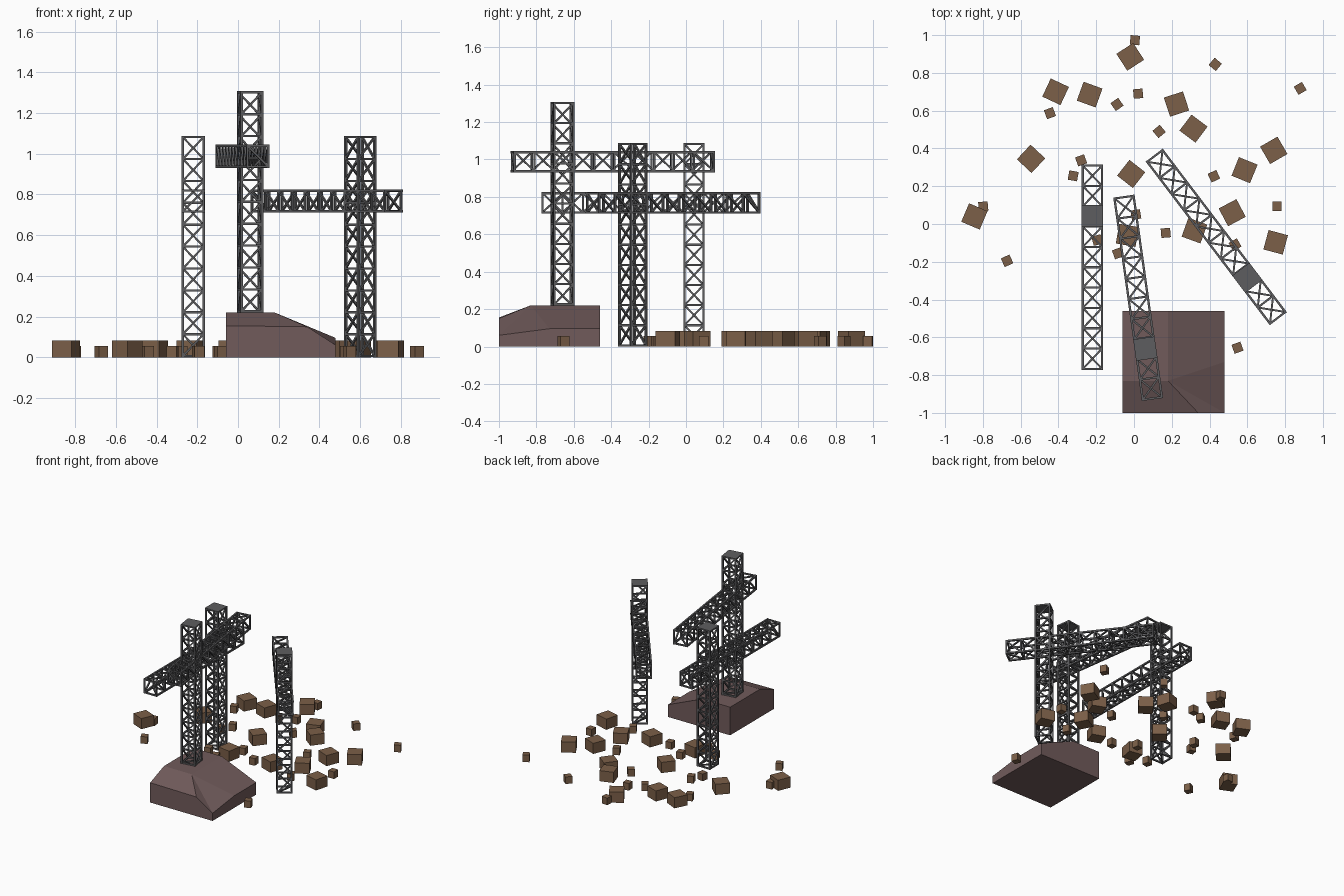
import bpy, bmesh, math
from mathutils import Vector, Matrix

if "Cube" in bpy.data.objects:
    bpy.data.objects.remove(bpy.data.objects["Cube"])

W = 0.114      # lattice width
LENGTH = 1.088  # lattice length
CELLS = 10


def material(name, rgb):
    m = bpy.data.materials.new(name)
    m.diffuse_color = (*rgb, 1)
    m.use_nodes = True
    m.node_tree.nodes["Principled BSDF"].inputs["Base Color"].default_value = m.diffuse_color
    return m


STEEL = material("dark_steel", (0.11, 0.11, 0.115))
WOOD = material("crate_wood", (0.20, 0.115, 0.065))
ROCK = material("hill_rock", (0.165, 0.105, 0.105))


def finish(bm, name, mat, matrix=Matrix()):
    bmesh.ops.recalc_face_normals(bm, faces=bm.faces)
    me = bpy.data.meshes.new(name)
    bm.to_mesh(me)
    bm.free()
    me.materials.append(mat)
    ob = bpy.data.objects.new(name, me)
    ob.matrix_world = matrix
    bpy.context.collection.objects.link(ob)
    return ob


def bar(bm, a, b, t):
    # square bar between two points
    a, b = Vector(a), Vector(b)
    d = b - a
    up = Vector((0, 0, 1)) if abs(d.normalized().z) < 0.99 else Vector((1, 0, 0))
    s = d.cross(up).normalized()
    rot = Matrix((s, d.normalized().cross(s), d.normalized())).transposed().to_4x4()
    m = Matrix.Translation((a + b) / 2) @ rot @ Matrix.Diagonal((t, t, d.length, 1))
    bmesh.ops.create_cube(bm, size=1, matrix=m)


def lattice(name, matrix, plate):
    # four posts, rungs at each cell and one diagonal per cell face
    bm = bmesh.new()
    r = W / 2 - 0.006
    corners = [(-r, -r), (r, -r), (r, r), (-r, r)]
    lo, hi = 0.006, LENGTH - 0.006
    zs = [lo + (hi - lo) * i / CELLS for i in range(CELLS + 1)]
    for i, p in enumerate(corners):
        q = corners[(i + 1) % 4]
        bar(bm, (*p, 0), (*p, LENGTH), 0.012)
        for z in zs:
            bar(bm, (*p, z), (*q, z), 0.011)
        for z0, z1 in zip(zs, zs[1:]):
            bar(bm, (*p, z0), (*q, z1), 0.01)
    bar(bm, (*corners[0], lo), (*corners[2], lo), 0.01)
    if plate:
        bmesh.ops.create_cube(bm, size=1, matrix=Matrix.Translation((0, 0, LENGTH - 0.005))
                              @ Matrix.Diagonal((W, W, 0.01, 1)))
    else:
        bar(bm, (*corners[0], hi), (*corners[2], hi), 0.01)
    finish(bm, name, STEEL, matrix)


# three cranes: mast plus horizontal jib
for n, (x, y, z, deg) in enumerate([(-0.22, 0.043, 0, 180), (0.60, -0.285, 0, 37.2),
                                    (0.06, -0.66, 0.22, 8)], 1):
    base = Matrix.Translation((x, y, z)) @ Matrix.Rotation(math.radians(deg), 4, 'Z')
    lattice(f"crane_mast_{n}", base, True)
    jib = base @ Matrix.Translation((0, -0.272, 0.768)) @ Matrix.Rotation(-math.pi / 2, 4, 'X')
    lattice(f"crane_jib_{n}", jib, False)

# faceted hill under the tallest crane
bm = bmesh.new()
top = [(-.06, -.46, .22), (-.06, -.83, .22), (-.06, -1, .155), (.34, -1, .15), (.48, -1, .06),
       (.48, -.73, .095), (.48, -.46, .095), (.18, -.46, .22), (.18, -.64, .22), (.18, -.83, .22)]
v = [bm.verts.new(p) for p in top]
for f in [(0, 1, 9, 8, 7), (1, 2, 3, 9), (3, 4, 9), (4, 5, 9), (9, 5, 8), (8, 5, 6, 7)]:
    bm.faces.new([v[i] for i in f])
rim = [0, 1, 2, 3, 4, 5, 6, 7]
low = [bm.verts.new((top[i][0], top[i][1], 0)) for i in rim]
for k in range(8):
    j = (k + 1) % 8
    bm.faces.new((v[rim[k]], v[rim[j]], low[j], low[k]))
bm.faces.new(low)
finish(bm, "rock_hill", ROCK)


def crates(name, spots, side, height):
    for k, (x, y, deg) in enumerate(spots, 1):
        bm = bmesh.new()
        bmesh.ops.create_cube(bm, size=1, matrix=Matrix.Translation((0, 0, height / 2))
                              @ Matrix.Diagonal((side, side, height, 1)))
        finish(bm, f"{name}_{k}", WOOD, Matrix.Translation((x, y, 0))
               @ Matrix.Rotation(math.radians(deg), 4, 'Z'))


# scattered crates
crates("large_crate", [
    (-.415, .70, -25), (-.235, .685, -20), (-.02, .885, 33), (.225, .635, 18), (.315, .505, -37),
    (-.545, .345, -43), (-.015, .265, -38), (.74, .39, 30), (.585, .285, -22), (.52, .06, 28),
    (.75, -.097, -15), (-.845, .04, -23), (.32, -.035, -20), (-.035, -.06, -10)], 0.106, 0.083)
crates("small_crate", [
    (.005, .973, -5), (.43, .845, -40), (.88, .718, 30), (.022, .69, 5), (-.09, .633, 35),
    (-.445, .587, 20), (.133, .49, 40), (-.28, .337, 20), (-.322, .255, -10), (.423, .253, 25),
    (-.798, .093, 5), (.757, .095, 0), (.168, -.047, 5), (-.672, -.195, 25), (-.085, -.155, 20),
    (.548, -.655, 20), (-.195, -.085, 15), (.535, -.11, 30), (.01, .05, 10)], 0.05, 0.055)
